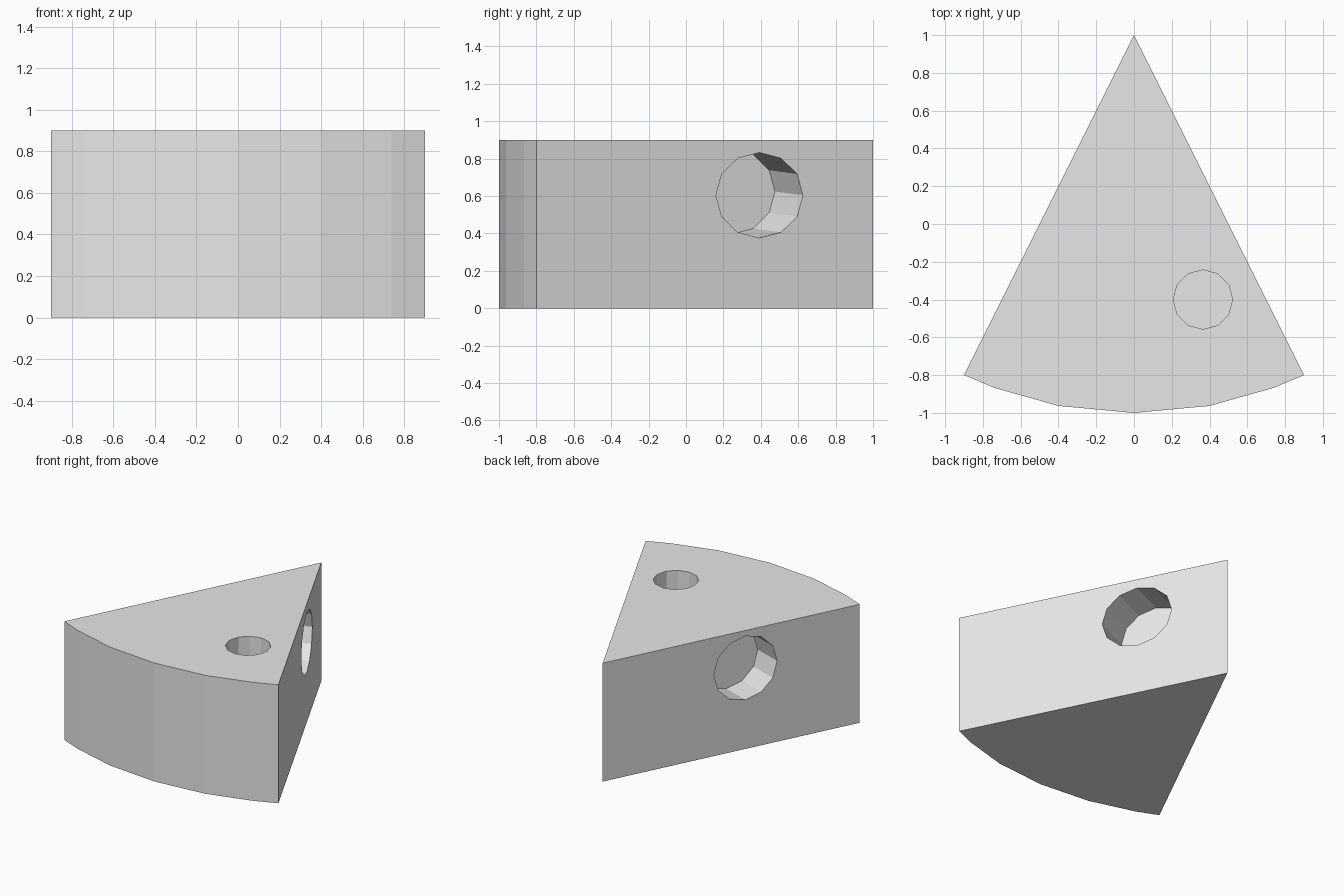
import bpy
import bmesh
from math import cos, sin, pi
from mathutils import Vector

HEIGHT = 0.9

if "Cube" in bpy.data.objects:
    bpy.data.objects.remove(bpy.data.objects["Cube"], do_unlink=True)

gray = bpy.data.materials.new("plain gray")
gray.use_nodes = True
gray.diffuse_color = (0.8, 0.8, 0.8, 1)
gray.node_tree.nodes["Principled BSDF"].inputs["Base Color"].default_value = (0.8, 0.8, 0.8, 1)


def prism(name, ring, offset):
    """Extrude a closed ring of points along an offset into a solid."""
    bm = bmesh.new()
    face = bm.faces.new([bm.verts.new(p) for p in ring])
    grown = bmesh.ops.extrude_face_region(bm, geom=[face], use_keep_orig=True)
    moved = [g for g in grown["geom"] if isinstance(g, bmesh.types.BMVert)]
    bmesh.ops.translate(bm, verts=moved, vec=offset)
    bmesh.ops.recalc_face_normals(bm, faces=bm.faces)
    mesh = bpy.data.meshes.new(name)
    bm.to_mesh(mesh)
    bm.free()
    mesh.materials.append(gray)
    obj = bpy.data.objects.new(name, mesh)
    bpy.context.collection.objects.link(obj)
    return obj


def cut_hole(body, name, centre, across, up, inward):
    """Sink a blind twelve-sided hole into the body."""
    centre, across, up, inward = map(Vector, (centre, across, up, inward))
    lead = inward.normalized() * 0.1
    angles = [2 * pi * i / 12 for i in range(12)]
    ring = [centre - lead + across * cos(a) + up * sin(a) for a in angles]
    cutter = prism(name, ring, inward + lead)
    cutter.hide_render = True
    mod = body.modifiers.new(name, "BOOLEAN")
    mod.operation = "DIFFERENCE"
    mod.solver = "EXACT"
    mod.object = cutter
    bpy.context.view_layer.objects.active = body
    bpy.ops.object.modifier_apply(modifier=mod.name)
    bpy.data.objects.remove(cutter, do_unlink=True)


# Wedge body: pointed at the back, rounded rind at the front
rind = [(0.9, -0.8), (0.74, -0.867), (0.4, -0.963)]
outline = [(0, 1)] + rind + [(0, -1)] + [(-x, y) for x, y in reversed(rind)]
wedge = prism("cheese_wedge", [(x, y, 0) for x, y in outline], (0, 0, HEIGHT))

# Holes in the two straight sides and the top
slope = Vector((1, -2, 0)).normalized()
cut_hole(wedge, "left_side_hole", (0.304, 0.393, 0.604), slope * 0.26,
         (0, 0, 0.228), (-0.3, -0.15, 0.02))
slope.x = -slope.x
cut_hole(wedge, "right_side_hole", (-0.5, 0, 0.615), slope * 0.247,
         (0, 0, 0.242), (0.25, -0.125, -0.03))
cut_hole(wedge, "top_hole", (0.365, -0.4, HEIGHT), (0.157, 0, 0),
         (0, 0.157, 0), (0, 0, -0.3))
